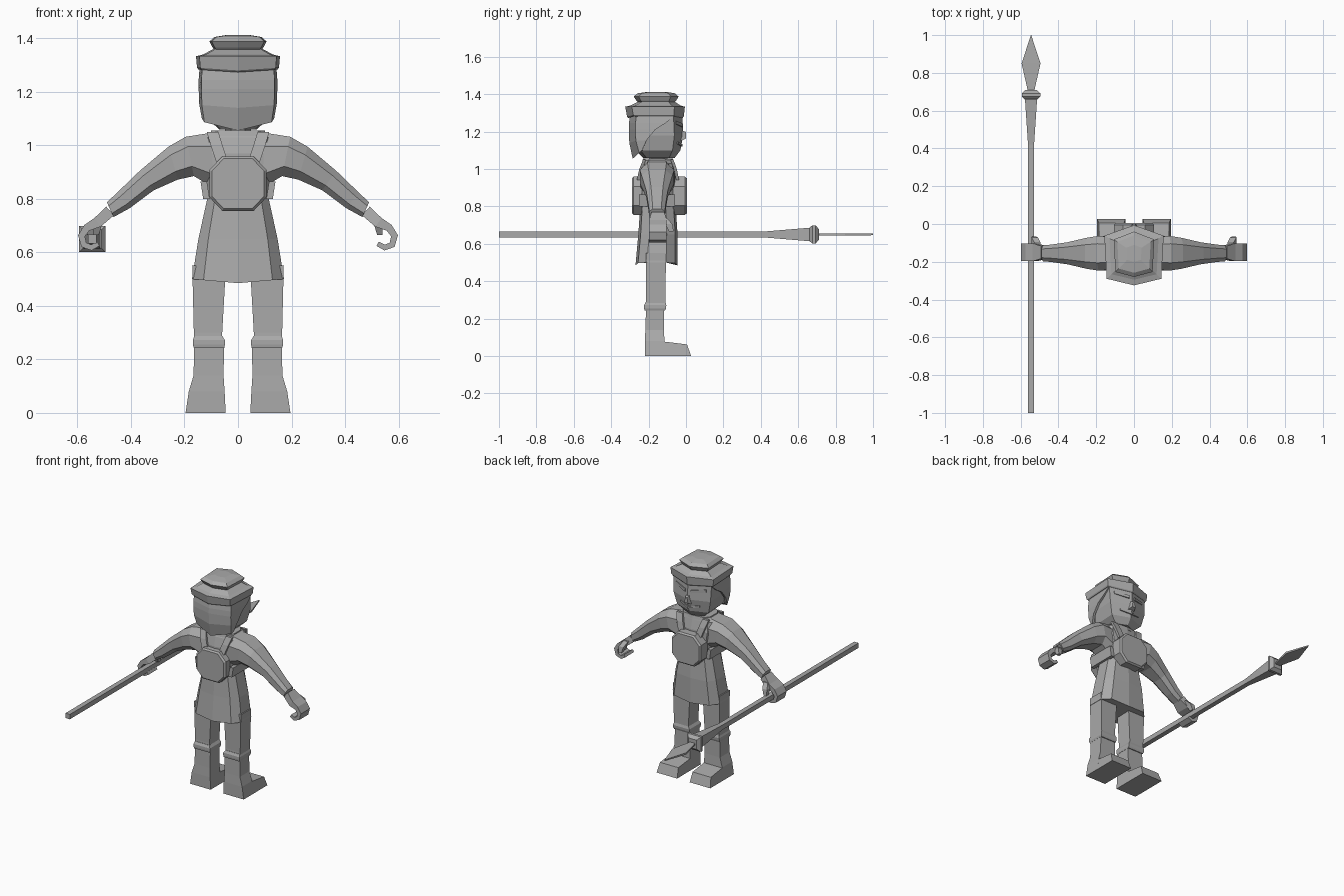
import bpy, bmesh, math
from mathutils import Vector

grey = bpy.data.materials.new("plain grey")
grey.diffuse_color = (0.4, 0.4, 0.4, 1)
CY = -0.155  # body centre line in depth


def finish(name, bm):
    bmesh.ops.recalc_face_normals(bm, faces=bm.faces)
    me = bpy.data.meshes.new(name)
    bm.to_mesh(me)
    bm.free()
    me.materials.append(grey)
    ob = bpy.data.objects.new(name, me)
    bpy.context.collection.objects.link(ob)
    return ob


def loft(name, rings):
    bm = bmesh.new()
    vs = [[bm.verts.new(p) for p in r] for r in rings]
    n = len(vs[0])
    for a, b in zip(vs, vs[1:]):
        for i in range(n):
            j = (i + 1) % n
            bm.faces.new((a[i], a[j], b[j], b[i]))
    bm.faces.new(vs[0])
    bm.faces.new(vs[-1])
    return finish(name, bm)


def stack(name, shape, levels):
    """levels: (z, half width, y min, y max, centre x, centre-line z offset)"""
    rings = []
    for lv in levels:
        z, w, y0, y1 = lv[:4]
        cx = lv[4] if len(lv) > 4 else 0
        dz = lv[5] if len(lv) > 5 else 0
        rings.append([(cx + w * u, (y0 + y1) / 2 + (y1 - y0) / 2 * v,
                       z + dz * (1 - abs(u))) for u, v in shape])
    return loft(name, rings)


HEX = [(0, -1), (.92, -.78), (1, .65), (0, 1), (-1, .65), (-.92, -.78)]
BODY = [(0, -1), (.75, -.88), (1, -.45), (1, .45), (.75, .88), (0, 1),
        (-.75, .88), (-1, .45), (-1, -.45), (-.75, -.88)]
BOX = [(-1, -1), (1, -1), (1, 1), (-1, 1)]
OCT = [(-.55, -1), (.55, -1), (1, -.5), (1, .5), (.55, 1), (-.55, 1), (-1, .5), (-1, -.5)]

# Tunic and torso
stack("tunic", BODY, [(.5, .172, -.27, -.045, 0, -.015), (.65, .148, -.255, -.045),
                      (.8, .115, -.245, -.055), (.88, .13, -.25, -.05),
                      (.97, .15, -.25, -.05), (1.03, .14, -.235, -.065),
                      (1.05, .10, -.225, -.07)])
stack("collar", BODY, [(1.035, .105, -.235, -.065), (1.055, .10, -.23, -.07),
                       (1.055, .065, -.2, -.09)])
stack("neck", OCT, [(1.03, .05, -.2, -.1), (1.12, .045, -.195, -.1)])

# Chest and back plates
for name, y0, y1, y2 in (("back_plate", -.235, -.28, -.29), ("chest_plate", -.07, -.005, .005)):
    loft(name, [[(u * s, y, .857 + v * s * .95) for u, v in OCT]
                for y, s in ((y0, .107), (y1, .107), (y2, .098))])

# Shoulder straps and side straps joining the plates
for s in (-1, 1):
    for name, ya, yb in (("back_strap", -.255, -.222), ("front_strap", -.045, -.075)):
        o = .008 if name == "front_strap" else -.008
        loft(name, [[(s * (x - .022), y - o, z), (s * (x + .022), y - o, z),
                     (s * (x + .022), y + o, z), (s * (x - .022), y + o, z)]
                    for x, y, z in ((.06, ya, .94), (.08, ya + (yb - ya) * .4, 1.0),
                                    (.095, yb, 1.05))])
    stack("side_strap", BOX, [(.80, .012, -.25, -.06, s * .118),
                              (.865, .012, -.25, -.06, s * .128)])

# Head: face, brow, nose and mouth
stack("face", HEX, [(1.06, .07, -.23, -.06), (1.10, .115, -.27, -.03), (1.18, .135, -.285, -.015),
                    (1.29, .14, -.29, -.02)])
loft("nose", [[(x * k, y, z + (z - 1.18) * (k - 1)) for x, y, z in
               ((-.022, yy, 1.15), (.022, yy, 1.15), (.012, yy, 1.21), (-.012, yy, 1.21))]
              for yy, k in ((-.04, 1.2), (-.001, .6))])
for s in (-1, 1):
    loft("brow", [[(s * x, y - .02, z), (s * x, y + .006, z),
                   (s * x, y + .006, z + .018), (s * x, y - .02, z + .018)]
                  for x, y, z in ((.02, -.022, 1.225), (.11, -.058, 1.24))])
    loft("mouth_side", [[(s * x, y - .02, z), (s * x, y + .004, z),
                         (s * x, y + .004, z + .012), (s * x, y - .02, z + .012)]
                        for x, y, z in ((0, -.022, 1.12), (.07, -.046, 1.135))])

# Hair shell: wraps the back of the head with a slanted front edge
def hair_ring(z, w, yb, yf, drop):
    return [(0, yb, z - drop), (w * .93, yb + .035, z - drop * .3), (w, yf, z),
            (w * .9, yf, z), (w * .85, yb + .055, z), (0, yb + .03, z),
            (-w * .85, yb + .055, z), (-w * .9, yf, z), (-w, yf, z),
            (-w * .93, yb + .035, z - drop * .3)]


loft("hair", [hair_ring(1.10, .135, -.285, -.235, .045), hair_ring(1.155, .145, -.303, -.21, .015),
              hair_ring(1.21, .147, -.306, -.165, 0), hair_ring(1.245, .147, -.305, -.11, 0),
              hair_ring(1.285, .144, -.30, -.06, 0)])

# Hat: brim band, crown and button top
stack("hat_band", HEX, [(1.283, .148, -.308, -.018, 0, -.01), (1.29, .153, -.315, -.012, 0, -.01),
                        (1.333, .157, -.325, -.006), (1.34, .13, -.295, -.03),
                        (1.36, .092, -.255, -.06)])
stack("hat_top", HEX, [(1.352, .085, -.25, -.065), (1.366, .095, -.265, -.052),
                       (1.388, .107, -.28, -.04), (1.405, .088, -.258, -.06),
                       (1.413, .04, -.20, -.11)])

# Arms, hands and thumbs
ARM = [(.10, 1.047, .09, .84, .085), (.195, 1.032, .165, .885, .092), (.26, .995, .225, .872, .082),
       (.367, .905, .315, .832, .058), (.45, .825, .405, .765, .046), (.49, .787, .465, .732, .042)]
HAND = [(.478, .755, .022), (.525, .712, .02), (.565, .692, .014), (.585, .662, .013),
        (.576, .628, .012), (.548, .618, .011), (.522, .632, .009)]
for s in (-1, 1):
    side = "left" if s < 0 else "right"
    rings = []
    for tx, tz, bx, bz, h in ARM:
        mx, mz, dx, dz = (tx + bx) / 2, (tz + bz) / 2, (tx - bx) / 2, (tz - bz) / 2
        rings.append([(s * (mx + dx * v), CY + h * u, mz + dz * v) for u, v in OCT])
    loft(side + "_arm", rings)
    rings = []
    for i, (x, z, t) in enumerate(HAND):
        a, b = HAND[max(i - 1, 0)], HAND[min(i + 1, len(HAND) - 1)]
        d = Vector((b[0] - a[0], b[1] - a[1])).normalized()
        h = .034 if i == 0 else .047
        rings.append([(s * (x - d.y * t * v), -.15 + h * u, z + d.x * t * v) for u, v in BOX])
    loft(side + "_hand", rings)
    stack(side + "_thumb", BOX, [(.735, .016, -.125, -.10, s * .51), (.705, .017, -.11, -.072, s * .525),
                                 (.665, .010, -.09, -.066, s * .53)])

# Legs, cuffs and boots
for s in (-1, 1):
    side = "left" if s < 0 else "right"
    stack(side + "_trouser", BOX, [(.26, .052, -.215, -.11, s * .112), (.30, .053, -.213, -.11, s * .112),
                                   (.55, .063, -.214, -.107, s * .108)])
    stack(side + "_cuff", BOX, [(.243, .057, -.222, -.112, s * .108), (.255, .060, -.224, -.107, s * .109),
                                (.272, .060, -.224, -.105, s * .109), (.288, .052, -.216, -.110, s * .111)])
    stack(side + "_boot", BOX, [(0, .075, -.22, -.11, s * .121), (.08, .067, -.22, -.115, s * .117),
                                (.14, .056, -.217, -.118, s * .110), (.25, .056, -.214, -.118, s * .108)])
    loft(side + "_toe", [[(s * .046, -.14, 0), (s * .196, -.14, 0),
                          (s * .184, -.14, .08), (s * .05, -.14, .08)],
                         [(s * .046, .027, 0), (s * .196, .027, 0),
                          (s * .186, .006, .062), (s * .052, .006, .062)]])

# Spear: shaft, collar and blade along y
def spear_part(name, steps):
    loft(name, [[(-.545 + u * w, y, .65 + v * h) for u, v in BOX] for y, w, h in steps])


spear_part("spear_shaft", [(-1, .016, .016), (.42, .016, .016), (.66, .032, .036), (.67, .03, .03)])
spear_part("spear_collar", [(.66, .035, .035), (.675, .049, .049), (.692, .049, .049), (.71, .03, .03)])
spear_part("spear_blade", [(.70, .016, .006), (.85, .05, .006), (1.0, .001, .004)])
